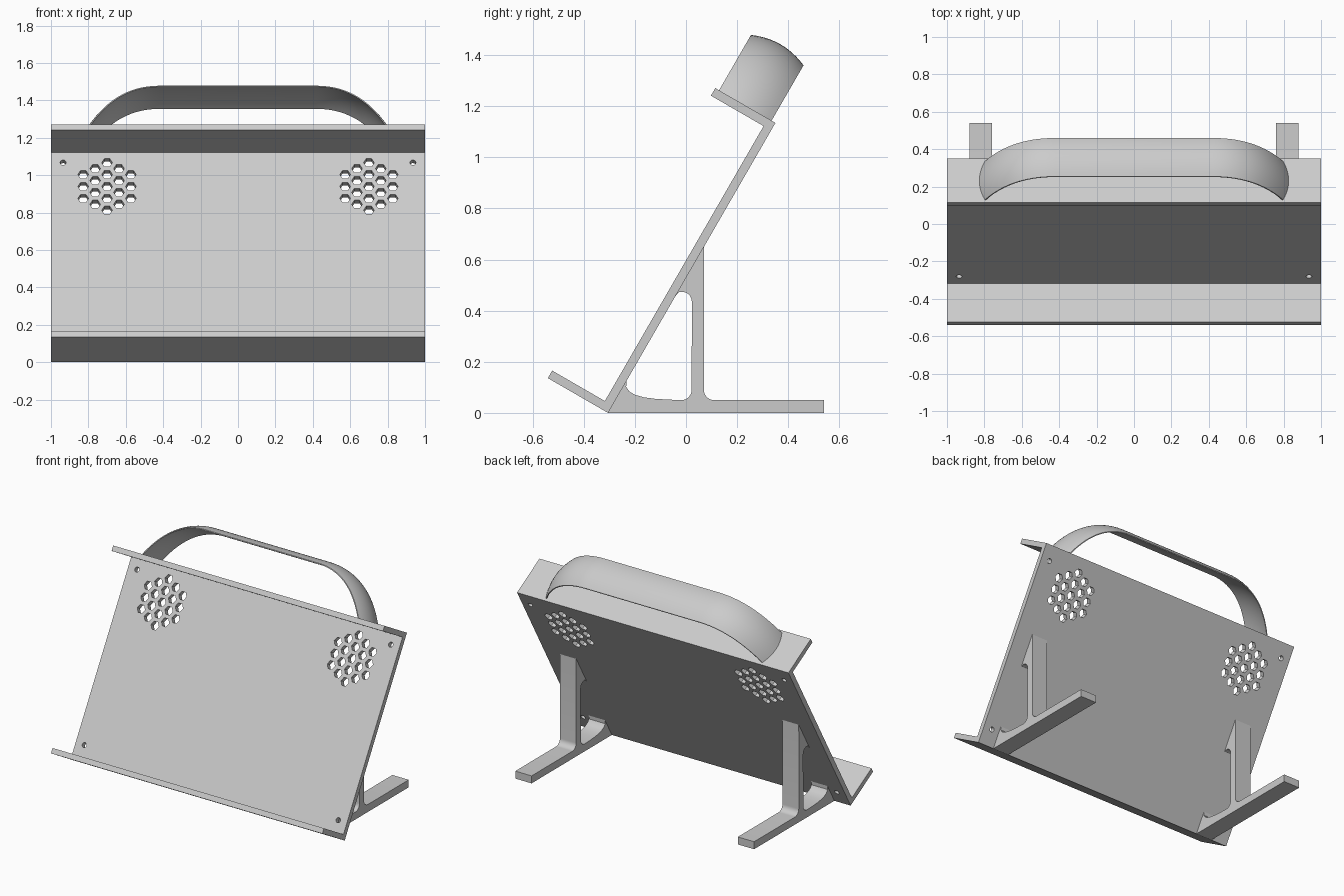
import bpy, bmesh, math
from mathutils import Vector

if "Cube" in bpy.data.objects:
    bpy.data.objects.remove(bpy.data.objects["Cube"])

grey = bpy.data.materials.new("light_grey")
grey.diffuse_color = (0.6, 0.6, 0.6, 1)
grey.use_nodes = True
grey.node_tree.nodes["Principled BSDF"].inputs["Base Color"].default_value = grey.diffuse_color

# Tilted frame: s runs up the leaning panel, t points out of its front
C, S = math.cos(math.radians(60)), math.sin(math.radians(60))
Y0 = -0.305
LENGTH, DEPTH, THICK = 1.31, 0.272, 0.034


def tilt(x, s, t):
    return Vector((x, Y0 + C * s - S * t, S * s + C * t))


def finish(name, bm, smooth=False):
    bmesh.ops.recalc_face_normals(bm, faces=bm.faces)
    mesh = bpy.data.meshes.new(name)
    bm.to_mesh(mesh)
    bm.free()
    mesh.materials.append(grey)
    ob = bpy.data.objects.new(name, mesh)
    bpy.context.collection.objects.link(ob)
    if smooth:
        bpy.ops.object.select_all(action='DESELECT')
        ob.select_set(True)
        bpy.context.view_layer.objects.active = ob
        bpy.ops.object.shade_smooth_by_angle(angle=math.radians(35))
    return ob


def prism(bm, ring_a, ring_b):
    """Closed solid between two matching rings of points."""
    a = [bm.verts.new(p) for p in ring_a]
    b = [bm.verts.new(p) for p in ring_b]
    bm.faces.new(a)
    bm.faces.new(b[::-1])
    n = len(a)
    for i in range(n):
        j = (i + 1) % n
        bm.faces.new((a[i], b[i], b[j], a[j]))


def arc(cy, cz, ry, rz, a0, a1, n=8):
    return [(cy + ry * math.cos(math.radians(a0 + (a1 - a0) * i / n)),
             cz + rz * math.sin(math.radians(a0 + (a1 - a0) * i / n)))
            for i in range(n + 1)]


# Panel with bottom lip and top shelf: one C-shaped profile
bm = bmesh.new()
profile = [(0, 0), (0, DEPTH), (THICK, DEPTH), (THICK, THICK),
           (LENGTH - THICK, THICK), (LENGTH - THICK, DEPTH),
           (LENGTH, DEPTH), (LENGTH, 0)]
prism(bm, [tilt(-1, s, t) for s, t in profile], [tilt(1, s, t) for s, t in profile])
panel = finish("panel", bm)

# Cutter for the hexagonal vents and the corner screw holes
bm = bmesh.new()


def hole(x, s, r, sides):
    ring = arc(x, s, r, r, 0, 360, sides)[:-1]
    prism(bm, [tilt(u, v, -0.02) for u, v in ring], [tilt(u, v, 0.06) for u, v in ring])


PITCH = 0.0735
for side in (-1, 1):
    for q in range(-2, 3):
        for r in range(-2, 3):
            if abs(q + r) <= 2:
                hole(side * 0.70 + PITCH * S * q, 1.066 + PITCH * (r + q / 2), 0.0285, 6)
    for s in (0.107, 1.213):
        hole(side * 0.935, s, 0.016, 20)
cutter = finish("hole_cutter", bm)
cutter.hide_render = True

mod = panel.modifiers.new("holes", 'BOOLEAN')
mod.operation = 'DIFFERENCE'
mod.solver = 'EXACT'
mod.object = cutter
bpy.context.view_layer.objects.active = panel
bpy.ops.object.modifier_apply(modifier=mod.name)
bpy.data.objects.remove(cutter)


# Stands: foot and post with filleted corners, meeting the panel's back
def on_back(z):
    return (Y0 + z * C / S, z)


outline = [(Y0, 0), (0.54, 0), (0.54, 0.05)]
outline += arc(0.11, 0.09, 0.04, 0.04, 270, 180)           # rear fillet
outline += [(0.07, 0.6), on_back(0.65), on_back(0.455)]
outline += arc(-0.016, 0.435, 0.039, 0.039, 130, 0)        # arch under panel
outline += arc(-0.018, 0.09, 0.04, 0.04, 0, -90)           # inner fillet
outline += [(-0.07, 0.052), (-0.12, 0.055), (-0.165, 0.061), (-0.20, 0.071),
            (-0.222, 0.084), (-0.234, 0.102), on_back(0.126)]
for side, name in ((-1, "left_stand"), (1, "right_stand")):
    bm = bmesh.new()
    prism(bm, [(side * 0.76, y, z) for y, z in outline],
          [(side * 0.88, y, z) for y, z in outline])
    finish(name, bm, True)

# Handle: crowned strip swept along an arch above the shelf
P = [Vector(p) for p in ((0.81, 1.287), (0.725, 1.45), (0.60, 1.56), (0.42, 1.56))]
half = []
for i in range(17):
    k = i / 16
    pos = (P[0] * (1 - k) ** 3 + P[1] * 3 * k * (1 - k) ** 2
           + P[2] * 3 * k * k * (1 - k) + P[3] * k ** 3)
    tan = ((P[1] - P[0]) * (1 - k) ** 2 + (P[2] - P[1]) * 2 * k * (1 - k)
           + (P[3] - P[2]) * k * k).normalized()
    half.append((pos, Vector((tan.y, -tan.x))))
path = half + [(Vector((-p.x, p.y)), Vector((-n.x, n.y))) for p, n in reversed(half)]

T0, T1, N = 0.0175, 0.255, 12
section = []
for i in range(N + 1):                                     # outer crown
    v = -1 + 2 * i / N
    section.append((T0 + (T1 - T0) * (v + 1) / 2, 0.026 * (1 - v * v)))
for i in range(N + 1):                                     # inner hollow
    v = 1 - 2 * i / N
    section.append((T0 + (T1 - T0) * (v + 1) / 2, -0.006 + 0.014 * (1 - v * v)))

bm = bmesh.new()
rings = [[bm.verts.new(tilt(p.x + n.x * d, p.y + n.y * d, t)) for t, d in section]
         for p, n in path]
m = len(section)
for a, b in zip(rings, rings[1:]):
    for i in range(m):
        j = (i + 1) % m
        bm.faces.new((a[i], a[j], b[j], b[i]))
bm.faces.new(rings[0])
bm.faces.new(rings[-1][::-1])
finish("handle", bm, True)
